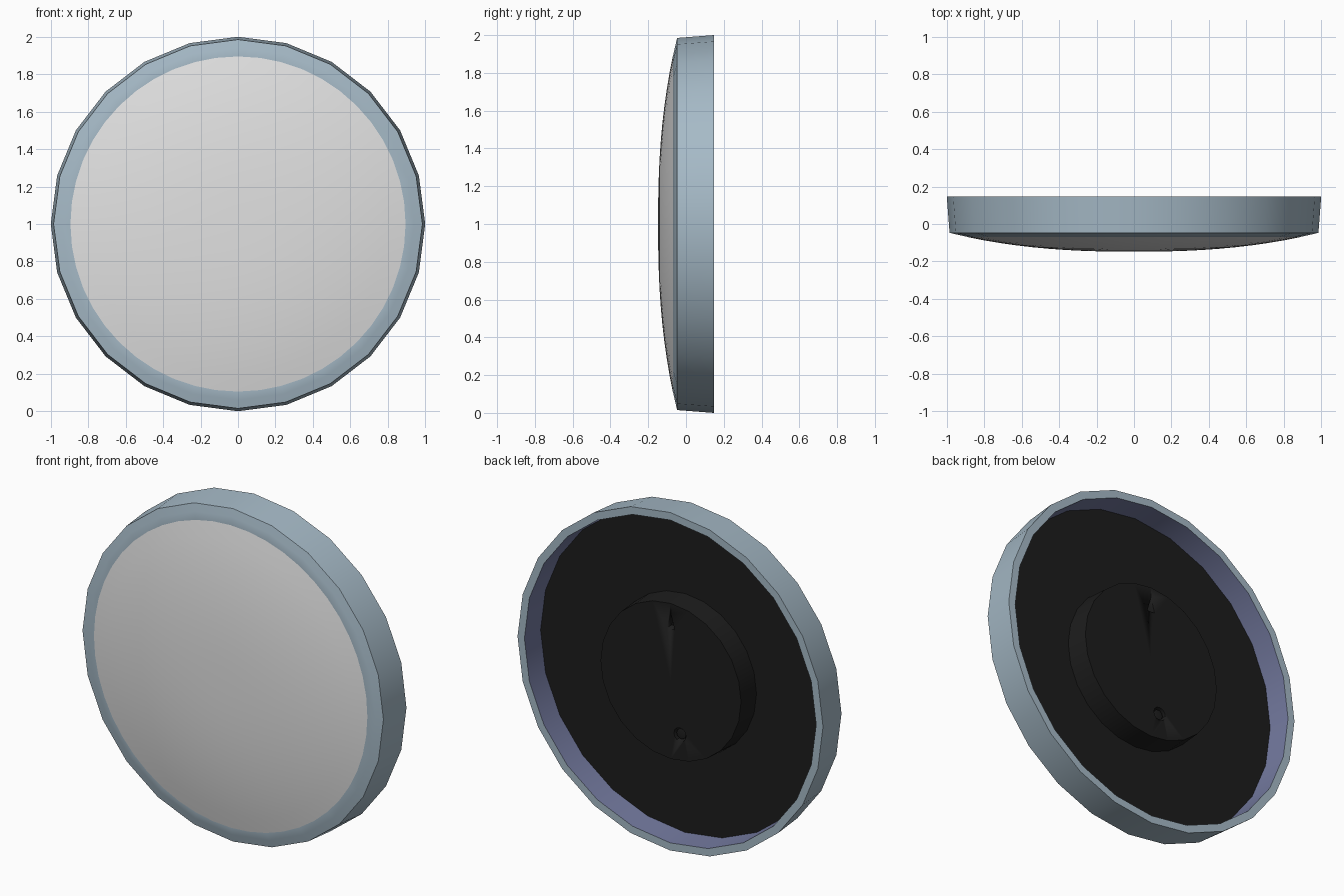
import bpy, bmesh, math

cube = bpy.data.objects.get("Cube")
if cube:
    bpy.data.objects.remove(cube, do_unlink=True)

BACK, PLATE, APEX = 0.147, 0.01, -0.147


def material(name, rgb, rough=0.6):
    m = bpy.data.materials.new(name)
    m.use_nodes = True
    m.diffuse_color = (*rgb, 1)
    node = m.node_tree.nodes["Principled BSDF"]
    node.inputs["Base Color"].default_value = (*rgb, 1)
    node.inputs["Roughness"].default_value = rough
    return m


blue = material("pale steel blue", (0.38, 0.49, 0.57))
slate = material("slate violet", (0.17, 0.19, 0.34))
white = material("warm white", (0.76, 0.76, 0.76))
black = material("black", (0.012, 0.012, 0.012))


def lathe(name, profile, sides, mats, angle=30):
    """Spin (radius, y) points around the y axis through the centre height."""
    bm = bmesh.new()
    verts = [bm.verts.new((r, y, 0)) for r, y in profile]
    edges = [bm.edges.new(p) for p in zip(verts, verts[1:])]
    bmesh.ops.spin(bm, geom=verts + edges, cent=(0, 0, 0), axis=(0, 1, 0),
                   angle=math.tau, steps=sides, use_duplicate=False)
    bmesh.ops.remove_doubles(bm, verts=bm.verts, dist=0.0005)
    bmesh.ops.recalc_face_normals(bm, faces=bm.faces)
    return finish(name, bm, mats, angle)


def finish(name, bm, mats, angle=30):
    mesh = bpy.data.meshes.new(name)
    bm.to_mesh(mesh)
    bm.free()
    for m in mats:
        mesh.materials.append(m)
    obj = bpy.data.objects.new(name, mesh)
    bpy.context.collection.objects.link(obj)
    obj.location.z = 1
    bpy.ops.object.select_all(action='DESELECT')
    obj.select_set(True)
    bpy.context.view_layer.objects.active = obj
    bpy.ops.object.shade_smooth_by_angle(angle=math.radians(angle))
    return obj


def dome_y(r):
    return APEX + 0.1 * (r / 0.985) ** 2.4


# Housing rim: front lip, tapered outer wall, back edge, inner wall
rim = lathe("housing_rim",
            [(0.84, -0.04), (0.86, -0.062), (0.89, dome_y(0.89)), (0.94, dome_y(0.94)),
             (0.985, -0.047), (1.0, BACK), (0.955, BACK), (0.945, PLATE), (0.84, -0.04)],
            24, [blue, slate])
for f in rim.data.polygons:
    c = f.center
    inward = f.normal.x * c.x + f.normal.z * c.z < 0
    if inward and math.hypot(c.x, c.z) > 0.93 and c.y > PLATE:
        f.material_index = 1

# Domed diffuser
radii = [0.895 * i / 10 for i in range(11)]
lathe("diffuser", [(r, dome_y(r) - 0.001) for r in radii], 48, [white])

# Back plate with raised mounting hub
lathe("back_plate", [(0, PLATE), (0.95, PLATE)], 24, [black])
hub = lathe("mounting_hub", [(0, PLATE - 0.02), (0.47, PLATE - 0.02), (0.46, BACK - 0.005), (0, BACK - 0.005)],
            24, [black])


# Pockets in the hub: a tapered hanging slot and a round screw hole
def pocket(name, outline):
    bm = bmesh.new()
    face = bm.faces.new([bm.verts.new((x, BACK - 0.05, z)) for x, z in outline])
    new = bmesh.ops.extrude_face_region(bm, geom=[face])["geom"]
    bmesh.ops.translate(bm, vec=(0, 0.1, 0), verts=[v for v in new if isinstance(v, bmesh.types.BMVert)])
    bmesh.ops.recalc_face_normals(bm, faces=bm.faces)
    cutter = finish(name, bm, [black])
    cutter.hide_render = True
    cutter.hide_set(True)
    mod = hub.modifiers.new(name, 'BOOLEAN')
    mod.object = cutter
    mod.solver = 'EXACT'


pocket("slot_cutter", [(-0.025, 0.31), (0.025, 0.31), (0, 0.4)])
ring = [math.tau * i / 12 for i in range(12)]
pocket("hole_cutter", [(-0.06 + 0.04 * math.cos(a), -0.3 + 0.04 * math.sin(a)) for a in ring])

# Screw head inside the round hole
screw = lathe("screw_head", [(0, 0.1), (0.03, 0.1), (0.03, 0.13), (0, 0.135)], 12, [black])
screw.location.x, screw.location.z = -0.06, 0.7
